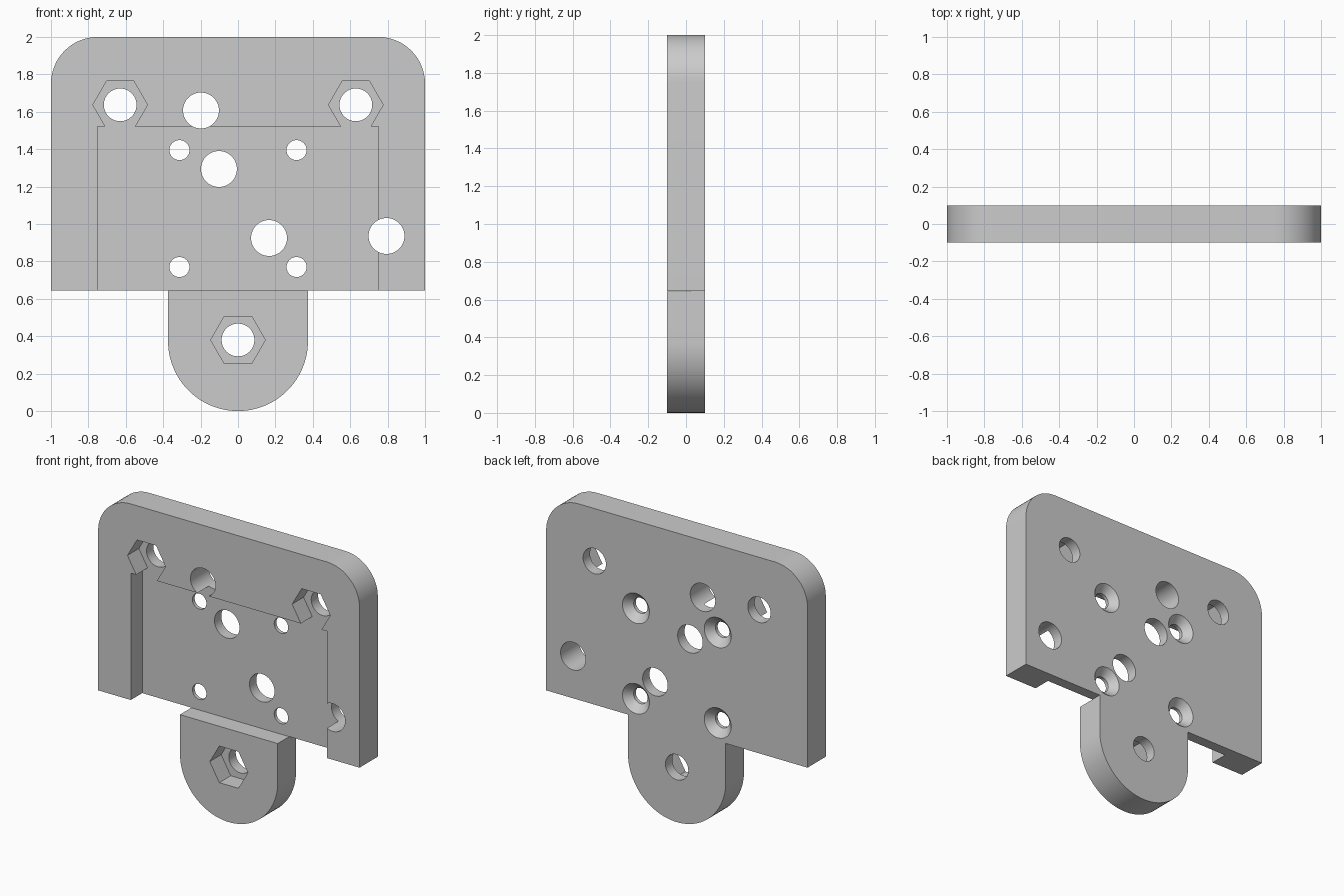
import bpy, bmesh
from math import cos, sin, pi, radians

if "Cube" in bpy.data.objects:
    bpy.data.objects.remove(bpy.data.objects["Cube"], do_unlink=True)

FRONT, BACK = -0.1, 0.1
FLOOR = 0.025          # depth reached by the front recesses
SHOULDER = 0.644       # underside of the wide plate

grey = bpy.data.materials.new("plain_grey")
grey.use_nodes = True
grey.diffuse_color = (0.6, 0.6, 0.6, 1)
grey.node_tree.nodes["Principled BSDF"].inputs["Base Color"].default_value = (0.6, 0.6, 0.6, 1)


def arc(cx, cz, r, start, end, steps):
    angles = [radians(start + (end - start) * i / steps) for i in range(steps + 1)]
    return [(cx + r * cos(a), cz + r * sin(a)) for a in angles]


def circle(cx, cz, r, sides=48):
    return arc(cx, cz, r, 0, 360, sides)[:-1]


def solid(name, front_points, y0, y1, back_points=None):
    """Solid between a front outline at y0 and a back outline at y1."""
    bm = bmesh.new()
    front = [bm.verts.new((x, y0, z)) for x, z in front_points]
    back = [bm.verts.new((x, y1, z)) for x, z in back_points or front_points]
    bm.faces.new(front)
    bm.faces.new(back[::-1])
    for i in range(len(front)):
        j = (i + 1) % len(front)
        bm.faces.new((front[j], front[i], back[i], back[j]))
    bmesh.ops.recalc_face_normals(bm, faces=bm.faces)
    mesh = bpy.data.meshes.new(name)
    bm.to_mesh(mesh)
    bm.free()
    mesh.materials.append(grey)
    obj = bpy.data.objects.new(name, mesh)
    bpy.context.collection.objects.link(obj)
    return obj


# Wide plate with rounded top corners and a round-ended tongue below
outline = (arc(0.75, 1.75, 0.25, 0, 90, 16) + arc(-0.75, 1.75, 0.25, 90, 180, 16)
           + [(-1, SHOULDER), (-0.374, SHOULDER)]
           + arc(0, 0.374, 0.374, 180, 360, 48)
           + [(0.374, SHOULDER), (1, SHOULDER)])
plate = solid("mounting_plate", outline, FRONT, BACK)
bpy.context.view_layer.objects.active = plate
plate.select_set(True)


def cut(*args, **kwargs):
    cutter = solid("cutter", *args, **kwargs)
    cutter.hide_render = True
    mod = plate.modifiers.new("cut", "BOOLEAN")
    mod.operation, mod.solver, mod.object = "DIFFERENCE", "EXACT", cutter
    bpy.ops.object.modifier_apply(modifier=mod.name)
    bpy.data.objects.remove(cutter, do_unlink=True)


# Front recess, open at the bottom
low = SHOULDER - 0.0005
cut([(-0.75, low), (0.75, low), (0.75, 1.521), (-0.75, 1.521)], -0.2, FLOOR)

# Bolt holes with hexagonal nut pockets
for x, z in [(-0.63, 1.637), (0.63, 1.637), (0, 0.38)]:
    cut(circle(x, z, 0.146, 6), -0.2, FLOOR)
    cut(circle(x, z, 0.0875), -0.2, 0.2)

# Large plain holes
for x, z in [(-0.198, 1.607), (-0.102, 1.294), (0.166, 0.925), (0.794, 0.936)]:
    cut(circle(x, z, 0.096), -0.2, 0.2)

# Small screw holes, countersunk from the back
for x in (-0.313, 0.313):
    for z in (0.77, 1.395):
        cut(circle(x, z, 0.0535), -0.2, 0.2)
        cut(circle(x, z, 0.052), 0.048, 0.11, back_points=circle(x, z, 0.113))

bpy.ops.object.shade_smooth_by_angle(angle=radians(25))
